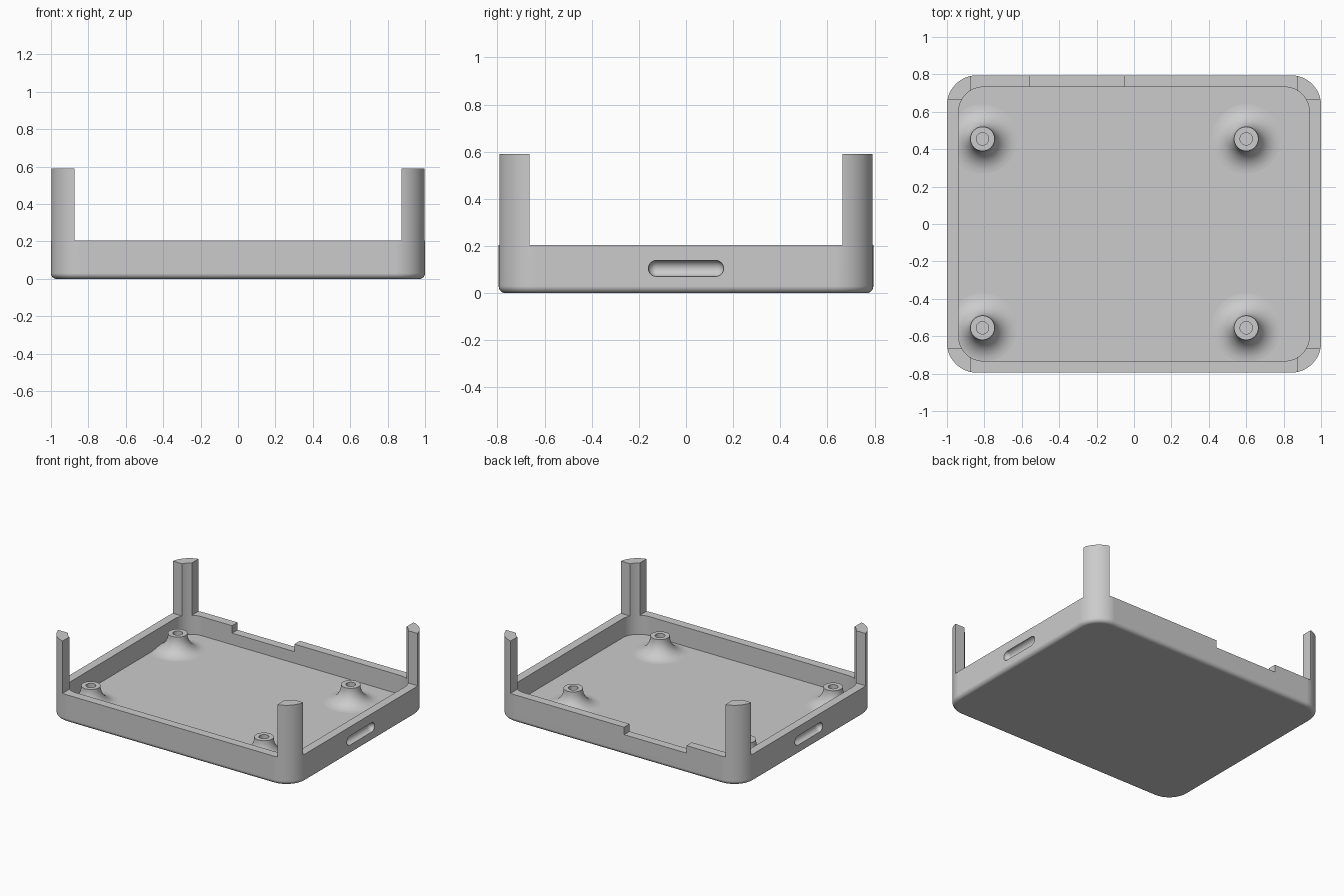
import bpy, bmesh, math
from mathutils import Matrix

cube = bpy.data.objects.get("Cube")
if cube:
    bpy.data.objects.remove(cube, do_unlink=True)

HX, HY, WALL = 1.0, 0.795, 0.063      # half sizes and wall thickness
FLOOR, RIM, TOP = 0.065, 0.205, 0.59  # heights

grey = bpy.data.materials.new("light grey plastic")
grey.use_nodes = True
colour = (0.6, 0.6, 0.6, 1)
grey.diffuse_color = colour
grey.node_tree.nodes["Principled BSDF"].inputs["Base Color"].default_value = colour


def make_object(name, bm):
    bmesh.ops.recalc_face_normals(bm, faces=bm.faces)
    mesh = bpy.data.meshes.new(name)
    bm.to_mesh(mesh)
    bm.free()
    mesh.materials.append(grey)
    ob = bpy.data.objects.new(name, mesh)
    bpy.context.collection.objects.link(ob)
    return ob


def rounded_ring(bm, inset, radius, z, steps=12):
    """Loop of vertices around a rounded rectangle."""
    cx, cy = HX - inset - radius, HY - inset - radius
    ring = []
    for q, (sx, sy) in enumerate([(1, 1), (-1, 1), (-1, -1), (1, -1)]):
        for i in range(steps + 1):
            a = math.radians(90 * (q + i / steps))
            ring.append(bm.verts.new((sx * cx + radius * math.cos(a),
                                      sy * cy + radius * math.sin(a), z)))
    return ring


def bridge(bm, a, b):
    n = len(a)
    for i in range(n):
        j = (i + 1) % n
        bm.faces.new((a[i], a[j], b[j], b[i]))


def box(name, x, y, z, bottom_round=0):
    """Cutter box from ranges, with optional rounded lower edges along y."""
    bm = bmesh.new()
    bmesh.ops.create_cube(bm, size=1)
    for v in bm.verts:
        v.co = [lo + (c + 0.5) * (hi - lo) for c, (lo, hi) in zip(v.co, (x, y, z))]
    if bottom_round:
        edges = [e for e in bm.edges if all(v.co.z == z[0] for v in e.verts)
                 and e.verts[0].co.x == e.verts[1].co.x]
        bmesh.ops.bevel(bm, geom=edges, offset=bottom_round, segments=5,
                        profile=0.5, affect='EDGES')
    return make_object(name, bm)


def capsule(name, x, z, radius, half_length):
    """Cutter capsule lying along y."""
    bm = bmesh.new()
    bmesh.ops.create_uvsphere(bm, u_segments=32, v_segments=16, radius=radius)
    for v in bm.verts:
        if abs(v.co.z) < 1e-5:
            v.co.z = 0
    middle = [e for e in bm.edges if all(v.co.z == 0 for v in e.verts)]
    bmesh.ops.split_edges(bm, edges=middle)
    for f in bm.faces:
        shift = math.copysign(half_length - radius, f.calc_center_median().z)
        for v in f.verts:
            v.tag = shift > 0
    for v in bm.verts:
        v.co.z += (half_length - radius) * (1 if v.tag else -1)
    bmesh.ops.bridge_loops(bm, edges=[e for e in bm.edges if e.is_boundary])
    bmesh.ops.rotate(bm, verts=bm.verts, matrix=Matrix.Rotation(math.pi / 2, 3, 'X'))
    bmesh.ops.translate(bm, verts=bm.verts, vec=(x, 0, z))
    return make_object(name, bm)


def finish(ob):
    bpy.ops.object.select_all(action='DESELECT')
    ob.select_set(True)
    bpy.context.view_layer.objects.active = ob
    bpy.ops.object.shade_smooth_by_angle(angle=math.radians(30))
    mod = ob.modifiers.new("even shading", 'WEIGHTED_NORMAL')
    mod.keep_sharp = True


# Tray at full post height, with a rounded underside edge
bm = bmesh.new()
fillet = 0.03
rings = []
for i in range(7):
    a = math.radians(90 * i / 6)
    inset = fillet * (1 - math.sin(a))
    rings.append(rounded_ring(bm, inset, 0.16 - inset, fillet * (1 - math.cos(a))))
rings.append(rounded_ring(bm, 0, 0.16, TOP))
rings.append(rounded_ring(bm, WALL, 0.13, TOP))
rings.append(rounded_ring(bm, WALL, 0.13, FLOOR))
for a, b in zip(rings, rings[1:]):
    bridge(bm, a, b)
bm.faces.new(rings[0])
bm.faces.new(rings[-1])
tray = make_object("tray_with_corner_posts", bm)

# Cut the walls down between the posts, the back notch and the side grips
cutters = [
    box("cut_front_back", (-0.875, 0.875), (-2, 2), (RIM, 1)),
    box("cut_sides", (-2, 2), (-0.665, 0.665), (RIM, 1)),
    box("cut_back_notch", (-0.56, -0.053), (0.6, 1), (0.15, 0.4), 0.018),
    capsule("cut_left_grip", HX, 0.105, 0.034, 0.16),
    capsule("cut_right_grip", -HX, 0.105, 0.034, 0.16),
]
bpy.context.view_layer.objects.active = tray
for c in cutters:
    c.hide_render = True
    mod = tray.modifiers.new(c.name, 'BOOLEAN')
    mod.operation, mod.solver, mod.object = 'DIFFERENCE', 'EXACT', c
    bpy.ops.object.modifier_apply(modifier=mod.name)
for c in cutters:
    bpy.data.objects.remove(c, do_unlink=True)
finish(tray)


# Screw standoffs with a bored top and a wide flared foot
def standoff(name, x, y, segments=40):
    top, flare, r = 0.19, 0.12, 0.065
    profile = [(0, FLOOR + 0.002), (0.033, FLOOR + 0.002), (0.033, top), (r, top)]
    for i in range(11):
        a = math.radians(90 * i / 10)
        profile.append((r + flare * (1 - math.cos(a)),
                        FLOOR + flare * (1 - math.sin(a))))
    bm = bmesh.new()
    verts = [bm.verts.new((px, 0, pz)) for px, pz in profile]
    edges = [bm.edges.new(pair) for pair in zip(verts, verts[1:])]
    bmesh.ops.spin(bm, geom=verts + edges, cent=(0, 0, 0), axis=(0, 0, 1),
                   angle=2 * math.pi, steps=segments)
    bmesh.ops.remove_doubles(bm, verts=bm.verts, dist=1e-5)
    bmesh.ops.translate(bm, verts=bm.verts, vec=(x, y, 0))
    ob = make_object(name, bm)
    if max(ob.data.polygons, key=lambda p: p.center.z).normal.z < 0:
        ob.data.flip_normals()
    finish(ob)


for side, x in (("right", -0.81), ("left", 0.60)):
    for end, y in (("front", -0.555), ("back", 0.455)):
        standoff(f"standoff_{end}_{side}", x, y)
